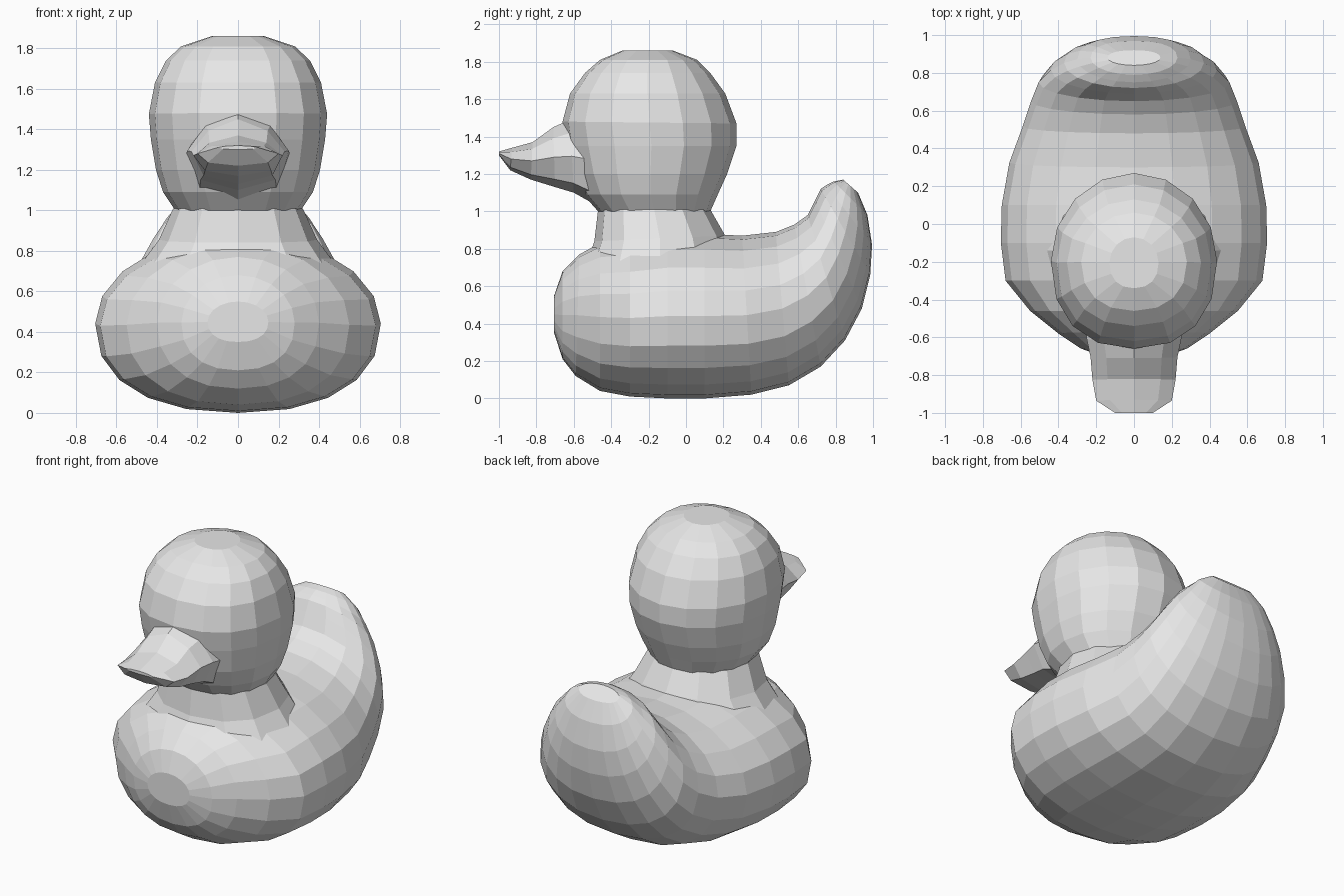
import bpy
import bmesh
import math
from mathutils import Vector

cube = bpy.data.objects.get("Cube")
if cube:
    bpy.data.objects.remove(cube, do_unlink=True)

grey = bpy.data.materials.new("plain grey")
grey.use_nodes = True
grey.diffuse_color = (0.8, 0.8, 0.8, 1)
grey.node_tree.nodes["Principled BSDF"].inputs["Base Color"].default_value = (0.8, 0.8, 0.8, 1)


def bend(value, power):
    return math.copysign(abs(value) ** power, value)


def loft(name, sections, sides, start_power=0.87, end_power=1.0):
    """Skin oval rings; each section is two (y, z) ends and a half width.
    A power under one squares that end of the oval, over one narrows it."""
    bm = bmesh.new()
    rings = []
    for y0, z0, y1, z1, width in sections:
        start, end = Vector((0, y0, z0)), Vector((0, y1, z1))
        middle, arm = (start + end) / 2, (start - end) / 2
        ring = []
        for i in range(sides):
            t = math.tau * i / sides
            power = start_power if math.cos(t) > 0 else end_power
            side = Vector((width * bend(math.sin(t), power), 0, 0))
            ring.append(bm.verts.new(middle + arm * bend(math.cos(t), power) + side))
        rings.append(ring)
    for a, b in zip(rings, rings[1:]):
        for i in range(sides):
            j = (i + 1) % sides
            bm.faces.new((a[i], a[j], b[j], b[i]))
    bm.faces.new(rings[0])
    bm.faces.new(rings[-1])
    bmesh.ops.recalc_face_normals(bm, faces=bm.faces)
    mesh = bpy.data.meshes.new(name)
    bm.to_mesh(mesh)
    bm.free()
    mesh.materials.append(grey)
    obj = bpy.data.objects.new(name, mesh)
    bpy.context.collection.objects.link(obj)
    return obj


# Body sweeping back and up into the tail: belly point, back point, half width
loft("body_and_tail", [
    (-.705, .35, -.705, .55, .15),
    (-.66, .21, -.66, .68, .28),
    (-.59, .12, -.57, .77, .40),
    (-.46, .04, -.46, .83, .55),
    (-.30, .01, -.30, .85, .68),
    (-.10, 0, -.10, .88, .705),
    (.10, 0, .10, .88, .70),
    (.35, .02, .30, .87, .66),
    (.55, .07, .48, .89, .59),
    (.72, .17, .58, .93, .545),
    (.85, .31, .65, .98, .505),
    (.94, .48, .69, 1.06, .44),
    (.985, .66, .72, 1.12, .37),
    (.995, .82, .75, 1.14, .30),
    (.97, .98, .79, 1.16, .23),
    (.92, 1.10, .84, 1.17, .14),
], 20)

# Neck flaring into the shoulders: front point, back point, half width
loft("neck", [
    (-.54, .70, .26, .74, .49),
    (-.49, .84, .21, .87, .39),
    (-.47, 1.01, .13, 1.01, .32),
], 12)

# Head
loft("head", [
    (-.47, 1.0, .13, 1.0, .31),
    (-.55, 1.09, .17, 1.09, .37),
    (-.60, 1.20, .22, 1.20, .405),
    (-.64, 1.35, .27, 1.35, .43),
    (-.66, 1.48, .27, 1.47, .44),
    (-.62, 1.63, .21, 1.63, .41),
    (-.54, 1.74, .13, 1.74, .355),
    (-.46, 1.81, .06, 1.81, .28),
    (-.34, 1.86, -.07, 1.86, .13),
], 16)

# Beak with a narrow ridge: underside point, ridge point, half width
loft("beak", [
    (-.44, 1.01, -.45, 1.52, .26),
    (-.60, 1.10, -.62, 1.49, .25),
    (-.70, 1.13, -.71, 1.45, .23),
    (-.83, 1.17, -.82, 1.37, .22),
    (-.94, 1.22, -.93, 1.34, .20),
    (-1.0, 1.30, -1.0, 1.32, .10),
], 8, 0.87, 1.3)
